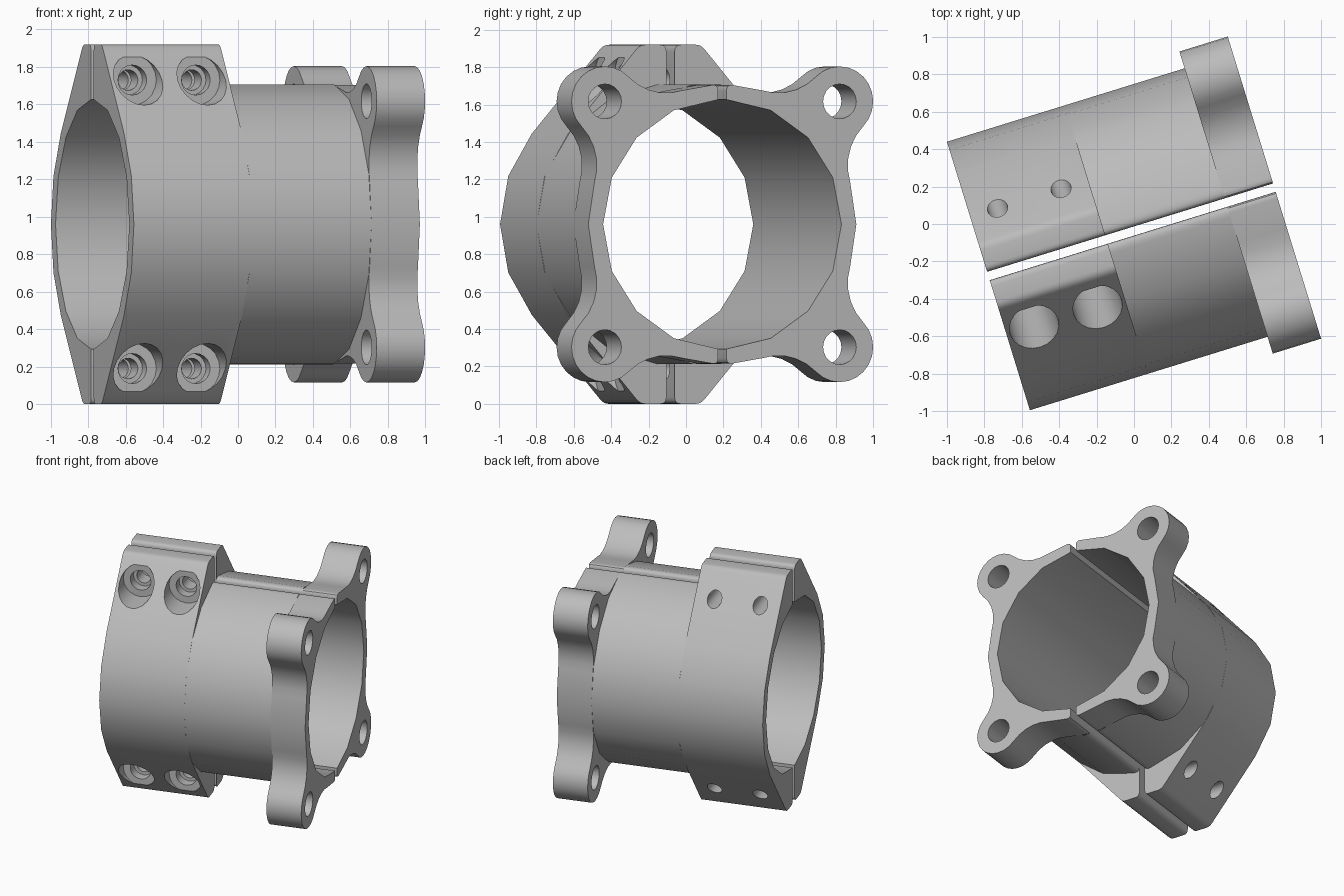
import bpy, bmesh, math
from mathutils import Matrix, Vector

cube = bpy.data.objects.get("Cube")
if cube:
    bpy.data.objects.remove(cube)

# Main dimensions; the axis runs along local x, the split lies on local y = 0
OUTER, INNER, GAP = 0.75, 0.667, 0.0235
START, BLOCK_END, FLANGE_START, END = -0.825, -0.165, 0.503, 0.773
LOBE_POS, LOBE_R, FILLET_R, BOLT_R = 0.657, 0.187, 0.3, 0.093
TURN = math.radians(17.17)
PLACE = Matrix.Translation((0.011, -0.034, 0.96)) @ Matrix.Rotation(TURN, 4, 'Z')

grey = bpy.data.materials.new("plain_grey")
grey.use_nodes = True
grey.diffuse_color = (0.5, 0.5, 0.5, 1)
grey.node_tree.nodes["Principled BSDF"].inputs["Base Color"].default_value = (0.5, 0.5, 0.5, 1)


def arc(radius, a0, a1, steps, centre=(0, 0)):
    angles = [a0 + (a1 - a0) * i / steps for i in range(steps + 1)]
    return [Vector((centre[0] + radius * math.cos(a), centre[1] + radius * math.sin(a)))
            for a in angles]


def round_corner(before, corner, after, size, steps=4):
    p = corner + (before - corner).normalized() * size
    q = corner + (after - corner).normalized() * size
    ts = [i / steps for i in range(steps + 1)]
    return [p * (1 - t) ** 2 + corner * 2 * t * (1 - t) + q * t * t for t in ts]


def cut_angle(radius):
    return math.acos(GAP / radius)


def lip(before, height):
    # rounded outer edge beside the split
    return round_corner(before, Vector((GAP, height)), Vector((GAP, 0)), 0.035)


# Upper outlines, from the side (angle 0) up to the split
def tube_outline():
    pts = arc(OUTER, 0, math.radians(84), 4)
    return pts + lip(pts[-1], OUTER)


def block_outline():
    corner = Vector((0.17, 0.96))
    tangent = corner.angle(Vector((1, 0))) - math.acos(OUTER / corner.length)
    pts = arc(OUTER, 0, tangent, 2)
    pts += round_corner(pts[-1], corner, Vector((GAP, corner.y)), 0.03)
    return pts + lip(pts[-1], corner.y)


def flange_outline():
    lobe = Vector((LOBE_POS, LOBE_POS))
    d, far, near = lobe.length, OUTER + FILLET_R, LOBE_R + FILLET_R
    a = math.pi / 4 - math.acos((far ** 2 + d ** 2 - near ** 2) / (2 * far * d))
    c = Vector((math.cos(a), math.sin(a))) * far
    to_lobe = math.atan2(lobe.y - c.y, lobe.x - c.x)
    pts = arc(OUTER, 0, a, 1)[:-1]
    pts += arc(FILLET_R, a + math.pi, to_lobe, 5, c)
    pts += arc(LOBE_R, to_lobe - math.pi, math.pi / 4, 6, lobe)[1:]
    other = [Vector((p.y, p.x)) for p in reversed(pts[1:-1])]
    pts += other
    return pts + lip(pts[-1], OUTER)


def half_section(outline):
    inner = arc(INNER, cut_angle(INNER), 0, 4)
    upper = outline + inner
    flip = lambda pts: [Vector((p.x, -p.y)) for p in reversed(pts)]
    return flip(inner[:-1]), flip(outline[1:]), outline, inner


def finish(name, bm):
    bmesh.ops.recalc_face_normals(bm, faces=bm.faces)
    mesh = bpy.data.meshes.new(name)
    bm.to_mesh(mesh)
    bm.free()
    mesh.materials.append(grey)
    ob = bpy.data.objects.new(name, mesh)
    bpy.context.collection.objects.link(ob)
    ob.matrix_world = PLACE
    return ob


def extrude_section(name, outline, x0, x1, side, caps=True):
    low_in, low_out, up_out, up_in = half_section(outline)
    loop = low_out + up_out + up_in + low_in
    bm = bmesh.new()
    ends = [[bm.verts.new((x, side * p.x, p.y)) for p in loop] for x in (x0, x1)]
    for i in range(len(loop)):
        j = (i + 1) % len(loop)
        bm.faces.new((ends[0][i], ends[0][j], ends[1][j], ends[1][i]))
    if caps:
        bm.faces.new(ends[0])
        bm.faces.new(ends[1])
    return finish(name, bm)


def drill(ob, axis, centre, radius, length):
    # subtract a cylinder, then discard the cutter
    spin = Matrix.Rotation(math.pi / 2, 4, 'Y' if axis == 'X' else 'X')
    bm = bmesh.new()
    bmesh.ops.create_cone(bm, cap_ends=True, segments=20, radius1=radius, radius2=radius,
                          depth=length, matrix=Matrix.Translation(centre) @ spin)
    cutter = finish("hole_cutter", bm)
    cutter.hide_render = True
    mod = ob.modifiers.new("hole", 'BOOLEAN')
    mod.operation, mod.solver, mod.object = 'DIFFERENCE', 'EXACT', cutter
    bpy.context.view_layer.objects.active = ob
    bpy.ops.object.modifier_apply(modifier=mod.name)
    bpy.data.objects.remove(cutter)


parts = []
for side, label in ((-1, "front"), (1, "back")):
    # Plain tube between the clamp and the flange
    parts.append(extrude_section(label + "_tube", tube_outline(),
                                 BLOCK_END, FLANGE_START, side, caps=False))

    # Clamp block with screw holes, counterbored on the front half
    block = extrude_section(label + "_clamp", block_outline(), START, BLOCK_END, side)
    for x in (-0.672, -0.317):
        for z in (-0.77, 0.77):
            drill(block, 'Y', (x, side * 0.3, z), 0.055, 1)
            if side < 0:
                drill(block, 'Y', (x, -0.65, z), 0.08, 1)
                drill(block, 'Y', (x, -0.727, z), 0.134, 1)
    parts.append(block)

    # Lobed mounting flange with bolt holes
    flange = extrude_section(label + "_flange", flange_outline(), FLANGE_START, END, side)
    for z in (-LOBE_POS, LOBE_POS):
        drill(flange, 'X', (END, side * LOBE_POS, z), BOLT_R, 1)
    parts.append(flange)

# Smooth curved walls, keep machined edges crisp
for ob in bpy.context.selected_objects:
    ob.select_set(False)
for ob in parts:
    ob.select_set(True)
bpy.context.view_layer.objects.active = parts[0]
bpy.ops.object.shade_smooth_by_angle(angle=math.radians(32))
